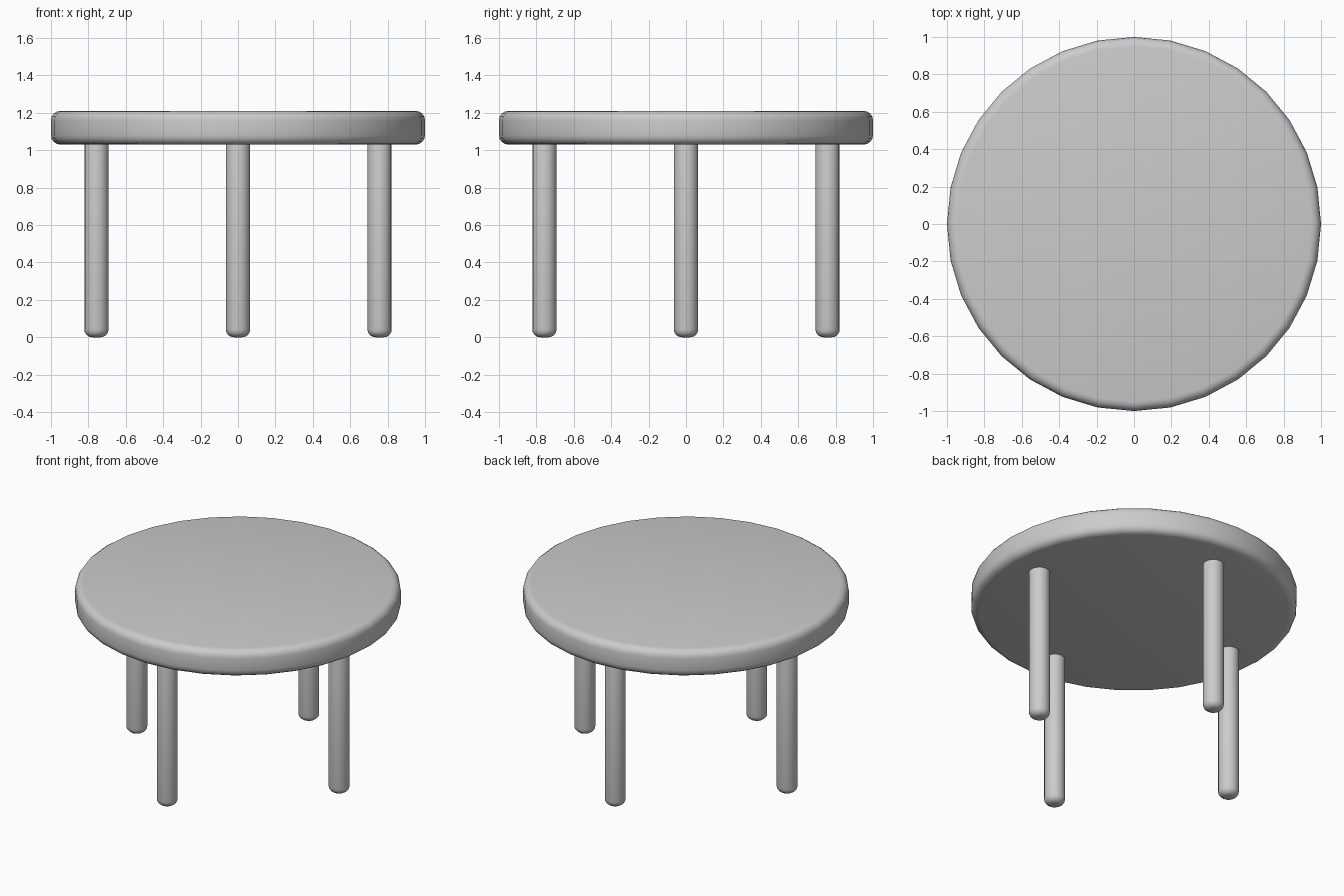
import bpy, math
from mathutils import Vector

if "Cube" in bpy.data.objects:
    bpy.data.objects.remove(bpy.data.objects["Cube"])


def rounded_disc(name, radius, z0, z1, sides, bevel, loc=(0, 0), segments=4):
    # Cylinder with rounded rims
    bpy.ops.mesh.primitive_cylinder_add(vertices=sides, radius=radius, depth=z1 - z0,
                                        location=(loc[0], loc[1], (z0 + z1) / 2))
    ob = bpy.context.object
    ob.name = name
    mod = ob.modifiers.new("rounded_rim", 'BEVEL')
    mod.width = bevel
    mod.segments = segments
    mod.limit_method = 'ANGLE'
    mod.angle_limit = math.radians(60)
    bpy.ops.object.modifier_apply(modifier=mod.name)
    bpy.ops.object.shade_smooth_by_angle(angle=math.radians(40))
    return ob


# Round table top
rounded_disc("table_top", 1.0, 1.03, 1.21, 32, 0.05)

# Four round legs, one towards each side
for name, d in {"front_leg": (0, -1), "back_leg": (0, 1),
                "left_leg": (-1, 0), "right_leg": (1, 0)}.items():
    rounded_disc(name, 0.065, 0.0, 1.08, 16, 0.042, (d[0] * 0.757, d[1] * 0.757))
